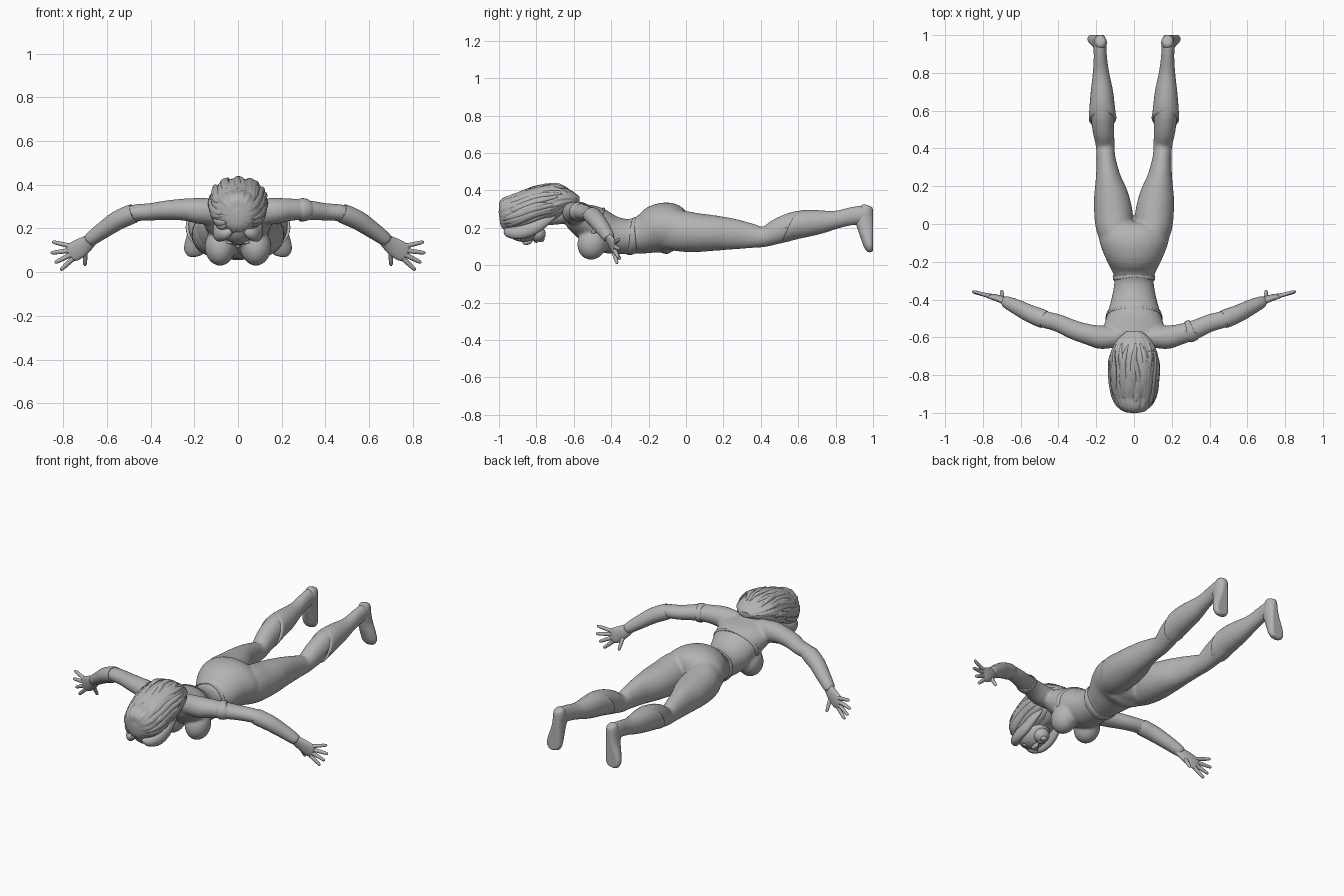
import bpy, bmesh, math, random
from mathutils import Vector, Matrix

random.seed(4)
grey = bpy.data.materials.new("plain_grey")
grey.diffuse_color = (0.45, 0.45, 0.45, 1)


def resample(st, steps):
    """Catmull-Rom through tuples of numbers."""
    out = []
    for i in range(len(st) - 1):
        p = [st[max(i - 1, 0)], st[i], st[i + 1], st[min(i + 2, len(st) - 1)]]
        for k in range(steps):
            t = k / steps
            out.append([0.5 * (2 * b + (c - a) * t + (2 * a - 5 * b + 4 * c - d) * t * t
                               + (3 * b - a - 3 * c + d) * t ** 3) for a, b, c, d in zip(*p)])
    return out + [list(st[-1])]


def loft(bm, st, up=(0, 0, 1), n=28, steps=4, warp=None, ripple=None):
    """Skin elliptical rings (x, y, z, side radius, up radius) along a path."""
    rows = resample(st, steps)
    pts = [Vector(r[:3]) for r in rows]
    rings = []
    for i, r in enumerate(rows):
        t = (pts[min(i + 1, len(pts) - 1)] - pts[max(i - 1, 0)]).normalized()
        side = t.cross(Vector(up)).normalized()
        upv = side.cross(t)
        ring = []
        for k in range(n):
            a = 2 * math.pi * k / n
            m = ripple(a, i / len(rows)) if ripple else 1
            co = pts[i] + side * math.cos(a) * r[3] * m + upv * math.sin(a) * r[4] * m
            ring.append(bm.verts.new(warp(co, pts[i]) if warp else co))
        rings.append(ring)
    for a, b in zip(rings, rings[1:]):
        for k in range(n):
            bm.faces.new((a[k], a[(k + 1) % n], b[(k + 1) % n], b[k]))
    bm.faces.new(rings[0])
    bm.faces.new(rings[-1])


def ball(bm, c, r, rx=0):
    m = Matrix.Translation(c) @ Matrix.Rotation(rx, 4, 'X') @ Matrix.Diagonal((*r, 1))
    bmesh.ops.create_uvsphere(bm, u_segments=28, v_segments=18, radius=1, matrix=m)


def finish(name, bm, angle=50):
    bmesh.ops.recalc_face_normals(bm, faces=bm.faces)
    me = bpy.data.meshes.new(name)
    bm.to_mesh(me)
    bm.free()
    me.materials.append(grey)
    ob = bpy.data.objects.new(name, me)
    bpy.context.collection.objects.link(ob)
    bpy.ops.object.select_all(action='DESELECT')
    bpy.context.view_layer.objects.active = ob
    ob.select_set(True)
    bpy.ops.object.shade_smooth_by_angle(angle=math.radians(angle))
    return ob


def flip(st, s):
    return [(p[0] * s, *p[1:]) for p in st]


# Body: torso, neck, bust, arms and legs fused into one skin
torso = [(0, -.665, .285, .05, .035), (0, -.62, .277, .13, .062), (0, -.57, .25, .165, .085),
         (0, -.5, .215, .147, .105), (0, -.42, .17, .125, .105), (0, -.34, .155, .108, .095),
         (0, -.28, .156, .105, .095), (0, -.22, .168, .13, .107), (0, -.15, .193, .163, .133),
         (0, -.08, .197, .185, .135), (0, -.02, .185, .17, .1), (0, .0, .18, .11, .05)]
leg = [(.08, -.15, .2, .06, .1), (.1, -.04, .185, .095, .11), (.108, .05, .175, .102, .105),
       (.121, .15, .172, .092, .095), (.137, .25, .167, .066, .083), (.148, .35, .157, .05, .066),
       (.153, .42, .152, .05, .054), (.162, .5, .185, .058, .069), (.168, .6, .217, .062, .074),
       (.17, .68, .226, .05, .06)]
arm = [(.08, -.6, .275, .05, .06), (.17, -.6, .28, .062, .06), (.24, -.585, .286, .055, .051),
       (.32, -.56, .284, .051, .045), (.4, -.525, .276, .047, .04), (.48, -.503, .269, .045, .039),
       (.55, -.475, .237, .042, .04), (.62, -.44, .19, .036, .034), (.685, -.41, .142, .026, .024)]
bm = bmesh.new()
loft(bm, torso, n=40)
loft(bm, [(0, -.56, .27, .07, .06), (0, -.64, .275, .06, .055), (0, -.72, .265, .05, .05),
          (0, -.82, .26, .05, .05)])
for s in (1, -1):
    loft(bm, flip(leg, s))
    loft(bm, flip(arm, s))
    ball(bm, (s * .082, -.502, .117), (.07, .078, .088), -.3)
body = finish("body", bm, 180)
rm = body.modifiers.new("fuse", 'REMESH')
rm.mode, rm.voxel_size, rm.use_smooth_shade = 'VOXEL', .008, True
sm = body.modifiers.new("soften", 'SMOOTH')
sm.factor, sm.iterations = .5, 5

# Waist belt dipping at the middle of the back, and bodice edge band
bm = bmesh.new()
loft(bm, [(0, -.3, .156, .1, .09), (0, -.296, .156, .11, .1), (0, -.275, .157, .112, .101),
          (0, -.268, .158, .102, .09)], n=48,
     warp=lambda p, c: p + Vector((0, .02 * (1 - abs(p.x) / .11) * (1 if p.z > c.z else -1), 0)))
finish("waist_belt", bm)
bm = bmesh.new()
loft(bm, [(0, -.492, .211, .138, .1), (0, -.488, .209, .148, .109), (0, -.474, .203, .145, .109),
          (0, -.466, .2, .13, .1)], n=48)
finish("bodice_edge", bm)

# Upper arm band on one side only
bm = bmesh.new()
loft(bm, [(.282, -.572, .286, .05, .045), (.286, -.571, .286, .058, .053),
          (.312, -.562, .285, .057, .051), (.316, -.56, .285, .048, .043)])
finish("arm_band", bm)

# Boots with slanted flared tops, feet with flat soles, gloves and hands
boot = [(.166, .55, .203, .05, .06), (.166, .553, .204, .072, .084), (.168, .6, .215, .069, .081),
        (.17, .7, .228, .059, .067), (.175, .8, .243, .043, .048), (.178, .88, .261, .035, .047),
        (.18, .94, .268, .034, .05), (.18, .975, .27, .03, .04)]
foot = [(.178, .97, .321, .012, .014), (.178, .968, .314, .026, .03), (.178, .962, .29, .034, .04),
        (.18, .955, .25, .035, .05), (.185, .963, .2, .037, .046), (.193, .972, .15, .045, .038),
        (.2, .98, .105, .047, .03), (.203, .985, .08, .034, .02), (.203, .987, .071, .012, .008)]
glove = [(.475, -.505, .27, .04, .035), (.48, -.503, .268, .049, .044), (.55, -.475, .237, .046, .044),
         (.62, -.44, .19, .04, .038), (.675, -.414, .15, .032, .031), (.685, -.41, .142, .024, .022)]
palm = [(.66, -.419, .156, .026, .022), (.7, -.4, .126, .038, .019), (.74, -.387, .1, .044, .016),
        (.765, -.381, .085, .038, .012), (.775, -.379, .08, .02, .006)]
fingers = [((.755, -.385, .117), (.85, -.357, .139)), ((.765, -.381, .1), (.857, -.358, .088)),
           ((.765, -.381, .08), (.838, -.362, .043)), ((.755, -.384, .062), (.812, -.368, .009)),
           ((.698, -.397, .105), (.7, -.352, .03))]


def slant(p, c):
    f = max(0, 1 - (c.y - .55) / .2)
    return p + Vector((0, .75 * (p.z - c.z) * f, 0))


for s, label in ((1, "right"), (-1, "left")):
    bm = bmesh.new()
    loft(bm, flip(boot, s), warp=slant)
    finish(label + "_boot", bm)
    bm = bmesh.new()
    loft(bm, flip(foot, s), up=(0, 1, 0), warp=lambda p, c: Vector((p.x, min(p.y, 1), p.z)))
    finish(label + "_foot", bm)
    bm = bmesh.new()
    loft(bm, flip(glove, s))
    finish(label + "_glove", bm)
    bm = bmesh.new()
    loft(bm, flip(palm, s), up=(0, 1, 0))
    for a, b in fingers:
        a, b = Vector(a), Vector(b)
        st = [(*a.lerp(b, t), r, r) for t, r in ((0, .012), (.3, .011), (.6, .01), (.92, .008), (1, .003))]
        loft(bm, flip(st, s), up=(0, 1, .1), n=12, steps=2)
    finish(label + "_hand", bm)

# Face turned downwards, with nose, brows, eyes and lips
bm = bmesh.new()
ball(bm, (0, -.865, .215), (.08, .105, .09), .1)
ball(bm, (0, -.795, .168), (.045, .045, .042))
ball(bm, (0, -.848, .127), (.013, .028, .018), .25)
ball(bm, (0, -.8, .128), (.022, .012, .008))
ball(bm, (0, -.775, .14), (.022, .018, .016))
for s in (1, -1):
    ball(bm, (s * .03, -.872, .135), (.016, .009, .008))
    ball(bm, (s * .032, -.892, .136), (.024, .008, .008))
finish("face", bm)

# Hair: rippled mass swept over the back of the head
hair = [(0, -.998, .255, .02, .03), (0, -.985, .257, .062, .072), (0, -.95, .265, .096, .1),
        (0, -.89, .278, .118, .105), (0, -.82, .305, .128, .108), (0, -.74, .33, .13, .1),
        (0, -.67, .348, .118, .08), (0, -.61, .352, .085, .045), (0, -.57, .352, .04, .015)]
bm = bmesh.new()
loft(bm, hair, n=96, steps=8,
     ripple=lambda a, u: 1 + .018 * math.sin(13 * a + 7 * u) + .014 * math.sin(22 * a - 9 * u))
finish("hair_mass", bm)

# Hair locks lying over the mass, with ragged tips
rows = resample(hair, 8)


def on_hair(u, a, lift):
    r = rows[min(int(u * (len(rows) - 1)), len(rows) - 1)]
    return (math.sin(a) * (r[3] + lift), r[1], r[2] + math.cos(a) * (r[4] + lift))


bm = bmesh.new()
for i in range(22):
    a0 = math.radians(-125 + 250 * i / 21)
    start, end = random.uniform(.12, .3), random.uniform(.72, .96) - .18 * abs(a0) / 2.2
    swing = random.uniform(-.3, .3)
    st = []
    for k, r in enumerate((.003, .013, .016, .014, .01, .002)):
        u = start + (end - start) * k / 5
        a = a0 + swing * math.sin(math.pi * k / 5)
        st.append((*on_hair(u, a, -.004 + (.005 if k > 3 else 0)), r * 1.3, r * .75))
    loft(bm, st, up=(math.sin(a0), 0, math.cos(a0)), n=10, steps=4)
finish("hair_locks", bm)

# Side locks framing the face
for s, label in ((1, "right"), (-1, "left")):
    bm = bmesh.new()
    loft(bm, flip([(.03, -.965, .19, .01, .012), (.06, -.945, .175, .026, .028), (.088, -.89, .175, .024, .035),
                   (.092, -.82, .195, .022, .034), (.085, -.75, .235, .018, .025),
                   (.075, -.7, .26, .004, .006)], s), n=16)
    finish(label + "_side_lock", bm)
